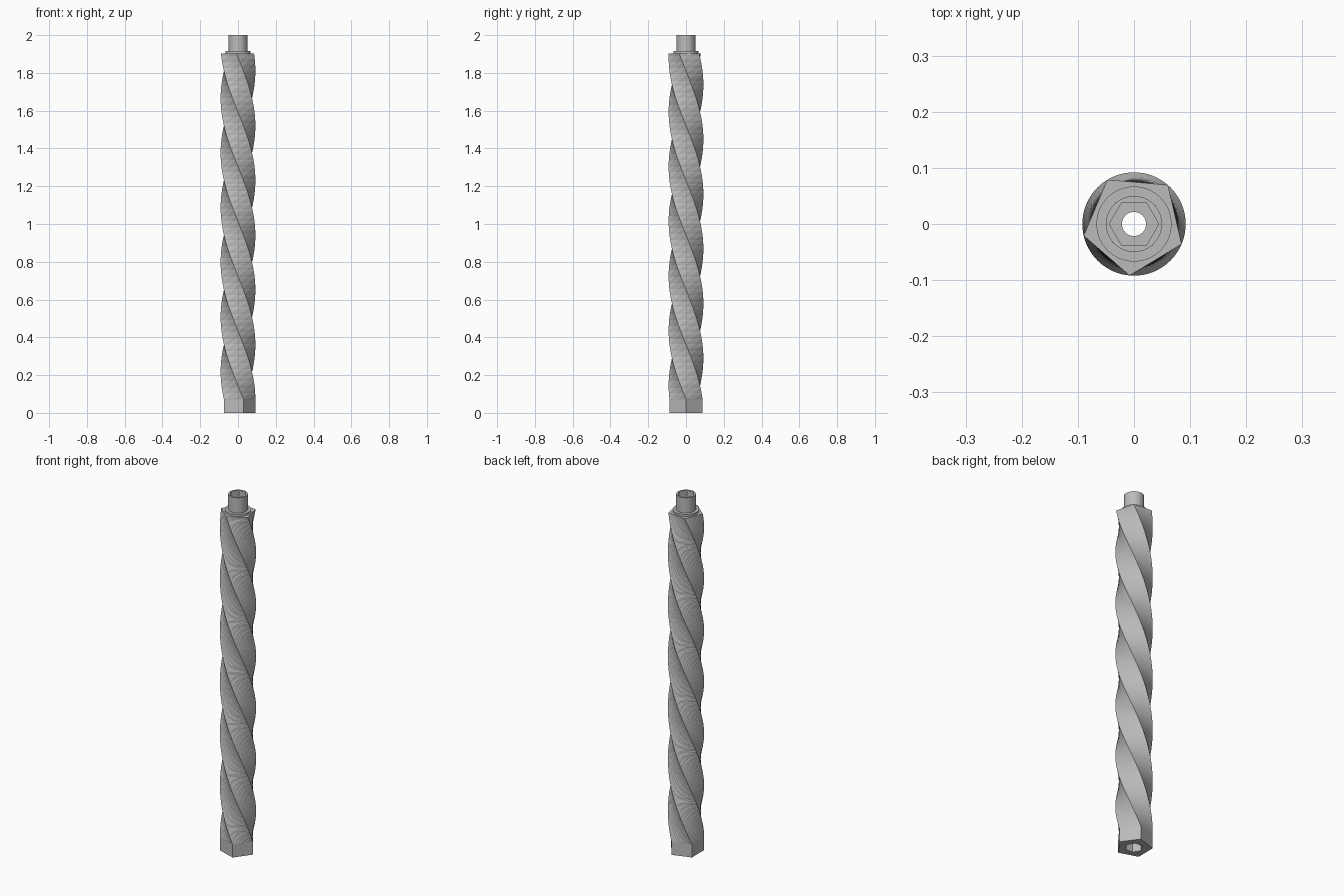
import bpy
import bmesh
from math import cos, sin, radians, tau

cube = bpy.data.objects.get("Cube")
if cube:
    bpy.data.objects.remove(cube, do_unlink=True)

# Main dimensions
PENTAGON_R, COLLAR_R, NECK_R = 0.092, 0.067, 0.05
SOCKET_R, BORE_R = 0.044, 0.0215
FOOT_TOP, SHAFT_TOP, COLLAR_TOP, TOP = 0.072, 1.903, 1.915, 2.0
SOCKET_FLOOR = 1.92
TWIST = radians(-455)
SLICES = 374
ROUND = 48

metal = bpy.data.materials.new("plain grey")
metal.use_nodes = True
GREY = (0.5, 0.5, 0.5, 1)
metal.diffuse_color = GREY
metal.node_tree.nodes["Principled BSDF"].inputs["Base Color"].default_value = GREY


def ring(sides, radius, z, turn=0.0):
    """Regular polygon at height z."""
    return [(radius * cos(turn + tau * i / sides),
             radius * sin(turn + tau * i / sides), z) for i in range(sides)]


def zip_rings(bm, a, b):
    """Join two rings, of any side counts, with a strip of triangles."""
    na, nb = len(a), len(b)
    i = j = 0
    while i < na or j < nb:
        if j < nb and j * na <= i * nb:
            bm.faces.new((a[i % na], b[(j + 1) % nb], b[j % nb]))
            j += 1
        else:
            bm.faces.new((a[i % na], a[(i + 1) % na], b[j % nb]))
            i += 1


def loft(name, rings):
    """Skin a chain of rings into one flat-shaded part."""
    bm = bmesh.new()
    loops = [[bm.verts.new(p) for p in r] for r in rings]
    for a, b in zip(loops, loops[1:]):
        zip_rings(bm, a, b)
    mesh = bpy.data.meshes.new(name)
    bm.to_mesh(mesh)
    bm.free()
    mesh.materials.append(metal)
    obj = bpy.data.objects.new(name, mesh)
    bpy.context.collection.objects.link(obj)
    return obj


# Straight pentagonal foot with a hexagonal pocket underneath
loft("foot", [
    ring(ROUND, BORE_R, FOOT_TOP),
    ring(6, SOCKET_R, FOOT_TOP),
    ring(6, SOCKET_R, 0),
    ring(5, PENTAGON_R, 0),
    ring(5, PENTAGON_R, FOOT_TOP),
])

# Twisted pentagonal shaft, closed on top up to the collar
slices = [ring(5, PENTAGON_R, FOOT_TOP + (SHAFT_TOP - FOOT_TOP) * k / SLICES,
               TWIST * k / SLICES) for k in range(SLICES + 1)]
loft("twisted_shaft", slices + [ring(ROUND, COLLAR_R, SHAFT_TOP, TWIST)])

# Thin round collar
loft("collar", [
    ring(ROUND, COLLAR_R, SHAFT_TOP, TWIST),
    ring(ROUND, COLLAR_R, COLLAR_TOP, TWIST),
    ring(ROUND, NECK_R, COLLAR_TOP, TWIST),
])

# Round neck with a hexagonal socket in its end
loft("neck", [
    ring(ROUND, NECK_R, COLLAR_TOP),
    ring(ROUND, NECK_R, TOP),
    ring(6, SOCKET_R, TOP),
    ring(6, SOCKET_R, SOCKET_FLOOR),
    ring(ROUND, BORE_R, SOCKET_FLOOR),
])

# Bore running the full length
loft("bore", [ring(ROUND, BORE_R, SOCKET_FLOOR), ring(ROUND, BORE_R, FOOT_TOP)])
